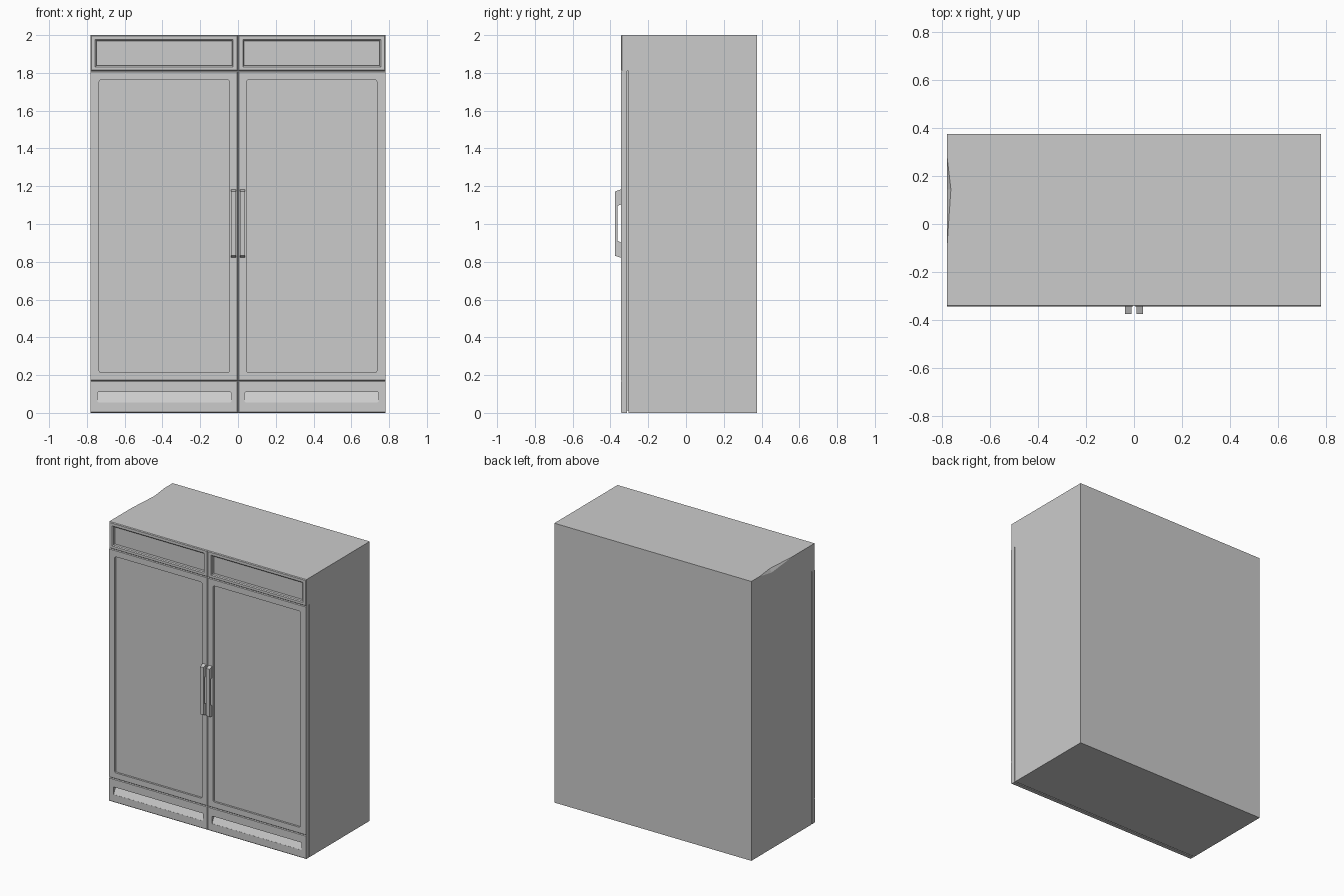
import bpy, bmesh, math

cube = bpy.data.objects.get("Cube")
if cube:
    bpy.data.objects.remove(cube, do_unlink=True)

grey = bpy.data.materials.new("light_grey")
grey.use_nodes = True
COLOUR = (0.6, 0.6, 0.6, 1)
grey.diffuse_color = COLOUR
grey.node_tree.nodes["Principled BSDF"].inputs["Base Color"].default_value = COLOUR

HALF, BACK, FRONT = 0.78, 0.375, -0.345
BODY_FRONT, DOOR_BACK, LIP = -0.304, -0.312, 0.005


def finish(name, bm):
    bmesh.ops.recalc_face_normals(bm, faces=bm.faces[:])
    mesh = bpy.data.meshes.new(name)
    bm.to_mesh(mesh)
    bm.free()
    mesh.materials.append(grey)
    obj = bpy.data.objects.new(name, mesh)
    bpy.context.collection.objects.link(obj)
    return obj


def box(name, x0, x1, y0, y1, z0, z1):
    bm = bmesh.new()
    bmesh.ops.create_cube(bm, size=1)
    for v in bm.verts:
        v.co = (x1 if v.co.x > 0 else x0, y1 if v.co.y > 0 else y0, z1 if v.co.z > 0 else z0)
    return finish(name, bm)


def outline(x0, x1, z0, z1, y, radius=0.0, y_top=None):
    """Rectangle facing the front, with optional rounded corners and tilt."""
    y_top = y if y_top is None else y_top
    points = []
    corners = [(x1, z1, -1, -1), (x0, z1, 1, -1), (x0, z0, 1, 1), (x1, z0, -1, 1)]
    for i, (cx, cz, sx, sz) in enumerate(corners):
        for step in range(3):
            a = math.radians(90 * i + 45 * step)
            x = cx + radius * (sx + math.cos(a))
            z = cz + radius * (sz + math.sin(a))
            points.append((x, y + (y_top - y) * (z - z0) / (z1 - z0), z))
    return points


def panel(name, side, rings):
    """Skin a series of outlines from the back edge to the innermost floor."""
    bm = bmesh.new()
    loops = [[bm.verts.new((side * x, y, z)) for x, y, z in ring] for ring in rings]
    for a, b in zip(loops, loops[1:]):
        for i in range(len(a)):
            j = (i + 1) % len(a)
            bm.faces.new((a[i], a[j], b[j], b[i]))
    bm.faces.new(loops[0])
    bm.faces.new(loops[-1])
    bmesh.ops.remove_doubles(bm, verts=bm.verts[:], dist=1e-5)
    return finish(name, bm)


def slab(z0, z1, back, outer_lip=0.0):
    """Panel body whose front edges are chamfered to form the seams."""
    return [outline(0, HALF, z0, z1, back),
            outline(0, HALF, z0, z1, FRONT + LIP),
            outline(LIP, HALF - outer_lip, z0 + LIP, z1 - LIP, FRONT)]


# Cabinet and the gasket in the door seam
cabinet = box("cabinet", -HALF, HALF, BODY_FRONT, BACK, 0, 2)
box("door_gasket", -HALF + 0.012, HALF - 0.012, DOOR_BACK, BODY_FRONT, 0.012, 1.81)

# Small dent on the top edge of one side
bm = bmesh.new()
apex = (-0.785, 0.15, 2.008)
dent = [(-HALF, 0.28, 2), (-HALF, -0.09, 2), (-0.764, 0.145, 2), (-HALF, 0.145, 1.976), apex]
for p in dent:
    bm.verts.new(p)
bmesh.ops.convex_hull(bm, input=bm.verts[:])
cutter = finish("dent_cutter", bm)
cutter.hide_render = True
cutter.hide_viewport = True
cut = cabinet.modifiers.new("dent", "BOOLEAN")
cut.operation = "DIFFERENCE"
cut.solver = "EXACT"
cut.object = cutter

# Side profile of a handle as (y, z)
GRIP = [(FRONT, 0.822), (-0.375, 0.832), (-0.375, 1.172), (FRONT, 1.183),
        (FRONT, 1.103), (-0.362, 1.096), (-0.362, 0.911), (FRONT, 0.902)]

for side, label in ((1, "left"), (-1, "right")):
    # Top fascia with a stepped, sunken panel
    panel(label + "_top_fascia", side, slab(1.81, 2, BODY_FRONT, LIP) + [
        outline(0.026, 0.756, 1.832, 1.976, FRONT),
        outline(0.032, 0.75, 1.838, 1.97, FRONT + 0.006),
        outline(0.032, 0.75, 1.838, 1.97, FRONT + 0.025)])

    # Tall door with a shallow recess
    panel(label + "_door", side, slab(0.17, 1.81, DOOR_BACK) + [
        outline(0.045, 0.735, 0.215, 1.762, FRONT, 0.008),
        outline(0.045, 0.735, 0.215, 1.762, FRONT + 0.014, 0.008)])

    # Kick plate with a slanted vent pocket
    panel(label + "_kick_plate", side, slab(0, 0.17, DOOR_BACK) + [
        outline(0.035, 0.745, 0.056, 0.11, FRONT, 0.006),
        outline(0.035, 0.745, 0.056, 0.11, FRONT + 0.001, 0.006, FRONT + 0.031)])

    # Bracket handle
    bm = bmesh.new()
    face = bm.faces.new([bm.verts.new((side * 0.011, y, z)) for y, z in GRIP])
    sweep = bmesh.ops.extrude_face_region(bm, geom=[face])["geom"]
    moved = [g for g in sweep if isinstance(g, bmesh.types.BMVert)]
    bmesh.ops.translate(bm, verts=moved, vec=(side * 0.026, 0, 0))
    finish(label + "_handle", bm)
